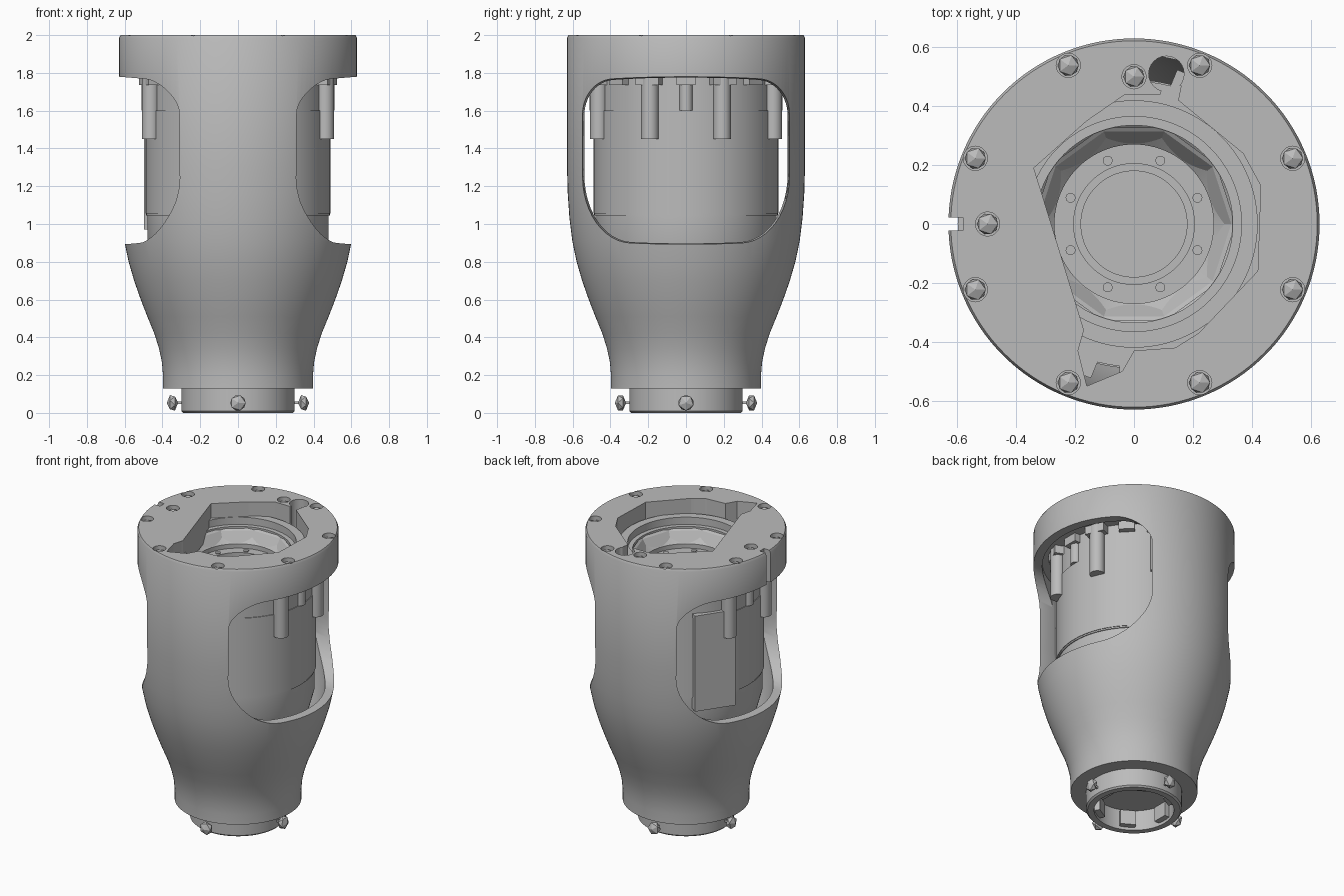
import bpy, bmesh
from math import sin, cos, pi, radians
from mathutils import Matrix, Vector

if "Cube" in bpy.data.objects:
    bpy.data.objects.remove(bpy.data.objects["Cube"])

grey = bpy.data.materials.new("machined_grey")
grey.use_nodes = True
grey.diffuse_color = (0.5, 0.5, 0.5, 1)
grey.node_tree.nodes["Principled BSDF"].inputs["Base Color"].default_value = (0.5, 0.5, 0.5, 1)


def finish(name, bm):
    bmesh.ops.recalc_face_normals(bm, faces=bm.faces)
    mesh = bpy.data.meshes.new(name)
    bm.to_mesh(mesh)
    bm.free()
    obj = bpy.data.objects.new(name, mesh)
    bpy.context.collection.objects.link(obj)
    mesh.materials.append(grey)
    return obj


def smooth(obj, angle=30):
    bpy.ops.object.select_all(action='DESELECT')
    obj.select_set(True)
    bpy.context.view_layer.objects.active = obj
    bpy.ops.object.shade_smooth_by_angle(angle=radians(angle))


def lathe(name, profile, steps=96):
    """Revolve a closed (radius, height) profile about the z axis."""
    bm = bmesh.new()
    verts = [bm.verts.new((r, 0, z)) for r, z in profile]
    edges = [bm.edges.new((v, verts[i - 1])) for i, v in enumerate(verts)]
    bmesh.ops.spin(bm, geom=verts + edges, axis=(0, 0, 1), cent=(0, 0, 0),
                   angle=2 * pi, steps=steps)
    bmesh.ops.remove_doubles(bm, verts=bm.verts, dist=1e-4)
    bmesh.ops.dissolve_degenerate(bm, edges=bm.edges, dist=1e-5)
    return finish(name, bm)


def loft(name, rings):
    bm = bmesh.new()
    loops = [[bm.verts.new(p) for p in ring] for ring in rings]
    n = len(loops[0])
    for a, b in zip(loops, loops[1:]):
        for i in range(n):
            bm.faces.new((a[i - 1], a[i], b[i], b[i - 1]))
    bm.faces.new(loops[0])
    bm.faces.new(loops[-1])
    return finish(name, bm)


def prism(name, outline, z0, z1):
    return loft(name, [[(x, y, z) for x, y in outline] for z in (z0, z1)])


def circle(x, y, r, n=24):
    return [(x + r * cos(2 * pi * i / n), y + r * sin(2 * pi * i / n)) for i in range(n)]


def rod(name, x, y, r, z0, z1, n=24):
    obj = prism(name, circle(x, y, r, n), z0, z1)
    smooth(obj)
    return obj


def block(name, angle, radius, size, z):
    """Box placed at an angle and radius, its x size running outward."""
    bm = bmesh.new()
    bmesh.ops.create_cube(bm, size=1, matrix=Matrix.Rotation(angle, 4, 'Z')
                          @ Matrix.Translation((radius, 0, z))
                          @ Matrix.Diagonal((*size, 1)))
    return finish(name, bm)


def cut(target, cutters):
    bpy.context.view_layer.objects.active = target
    for cutter in cutters:
        cutter.hide_render = True
        mod = target.modifiers.new("cut", 'BOOLEAN')
        mod.operation = 'DIFFERENCE'
        mod.solver = 'EXACT'
        mod.object = cutter
        bpy.ops.object.modifier_apply(modifier=mod.name)
        bpy.data.objects.remove(cutter)


def window_outline(x, inset):
    """Rounded opening with tight upper and wide lower corners."""
    hw, low, high = 0.56 - inset, 0.905 + inset, 1.765 - inset
    corners = [(hw, high, -.17, -.17, 0), (-hw, high, .17, -.17, 90),
               (-hw, low, .27, .33, 180), (hw, low, -.27, .33, 270)]
    points = []
    for cy, cz, dy, dz, start in corners:
        for i in range(13):
            a = radians(start + i * 7.5)
            points.append((x, cy + dy + abs(dy) * cos(a), cz + dz + abs(dz) * sin(a)))
    return points


# Outer housing with its thick top plate
housing = lathe("housing", [
    (.28, .13), (.397, .13), (.397, .2), (.403, .27), (.418, .34), (.443, .42), (.48, .51),
    (.515, .6), (.55, .7), (.579, .8), (.602, .91), (.617, 1.03), (.626, 1.16), (.63, 1.3),
    (.63, 1.985), (.622, 2), (0, 2), (0, 1.79), (.575, 1.79), (.575, 1.3), (.565, 1.1),
    (.545, .9), (.50, .72), (.44, .57), (.385, .42), (.35, .3), (.28, .25)], 128)

# Side windows, slightly tapered inwards
cutters = [loft("window_cutter", [window_outline(s * .1, .03), window_outline(s * .75, -.025)])
           for s in (-1, 1)]

# Irregular opening in the top plate
opening = [(.09, .44), (-.03, .44), (-.16, .35), (-.34, .19), (-.17, -.36), (-.19, -.43),
           (-.16, -.55), (-.04, -.5), (0, -.43), (.14, -.42), (.22, -.37), (.42, -.16),
           (.43, .13), (.37, .24), (.15, .42), (.16, .47), (.1, .48)]
cutters.append(prism("opening_cutter", opening, 1.7, 2.1))
cutters.append(prism("port_cutter", circle(.11, .51, .06), 1.7, 2.1))
cutters.append(block("notch_cutter", pi, .62, (.08, .045, .6), 1.95))

# Counterbored holes for the plate screws
screw_spots = [(.583 * cos(a), .583 * sin(a)) for a in (pi / 8 + k * pi / 4 for k in range(8))]
screw_spots += [(-.497, 0), (0, .5)]
for x, y in screw_spots:
    cutters.append(prism("bore_cutter", circle(x, y, .041, 20), 1.94, 2.1))
cut(housing, cutters)
smooth(housing)


def screw_head(name, centre, axis, radius):
    """Faceted head flattened along its axis."""
    bm = bmesh.new()
    turn = Vector((0, 0, 1)).rotation_difference(Vector(axis)).to_matrix().to_4x4()
    bmesh.ops.create_icosphere(bm, subdivisions=1, radius=radius,
                               matrix=Matrix.Translation(centre) @ turn
                               @ Matrix.Diagonal((1, 1, .65, 1)))
    return finish(name, bm)


for x, y in screw_spots:
    screw_head("plate_screw", (x, y, 1.965), (0, 0, 1), .04)

# Inner drive body with a stepped recess at the top
body = lathe("drive_body", [
    (0, .5), (.34, .5), (.44, .75), (.48, .9), (.48, 1.045), (.486, 1.045), (.486, 1.055),
    (.49, 1.055), (.49, 1.6), (.485, 1.6), (.485, 1.8), (.42, 1.8), (.42, 1.9), (.365, 1.9),
    (.365, 1.85), (.335, 1.85), (.335, 1.82), (.27, 1.76), (.27, 1.73), (.205, 1.73),
    (.205, 1.7), (.18, 1.7), (.18, 1.64), (0, 1.64)])
smooth(body)
lathe("faceted_collar", [(.33, 1.83), (.345, 1.84), (.345, 1.76), (.285, 1.76)], 10)

for k in range(8):
    a = pi / 8 + k * pi / 4
    rod("recess_pin", .233 * cos(a), .233 * sin(a), .017, 1.72, 1.737, 10)
    # Hanging screw bosses and the mounting lugs above them
    rod("screw_boss", .5 * cos(a), .5 * sin(a), .047, 1.45, 1.8)
    block("mounting_lug", a, .5, (.08, .13, .06), 1.765)
    block("small_lug", a + pi / 8, .49, (.07, .1, .06), 1.765)
for k in range(4):
    rod("short_boss", .475 * cos(k * pi / 2), .475 * sin(k * pi / 2), .035, 1.6, 1.8)

# Raised cover on one side of the drive body
block("side_cover", radians(146), .46, (.1, .27, .66), 1.3)

# Base spigot with inner lugs and radial screws
spigot = lathe("base_spigot", [(.29, 0), (.3, .01), (.3, .16), (0, .16), (0, .14), (.25, .14), (.25, 0)])
smooth(spigot)
for k in range(6):
    block("spigot_lug", k * pi / 3, .235, (.05, .1, .1), .07)
for k in range(4):
    a = k * pi / 2
    out = Vector((cos(a), sin(a), 0))
    screw_head("base_screw", out * .347 + Vector((0, 0, .053)), out, .046)
    block("base_screw_stem", a, .31, (.06, .014, .014), .053)
